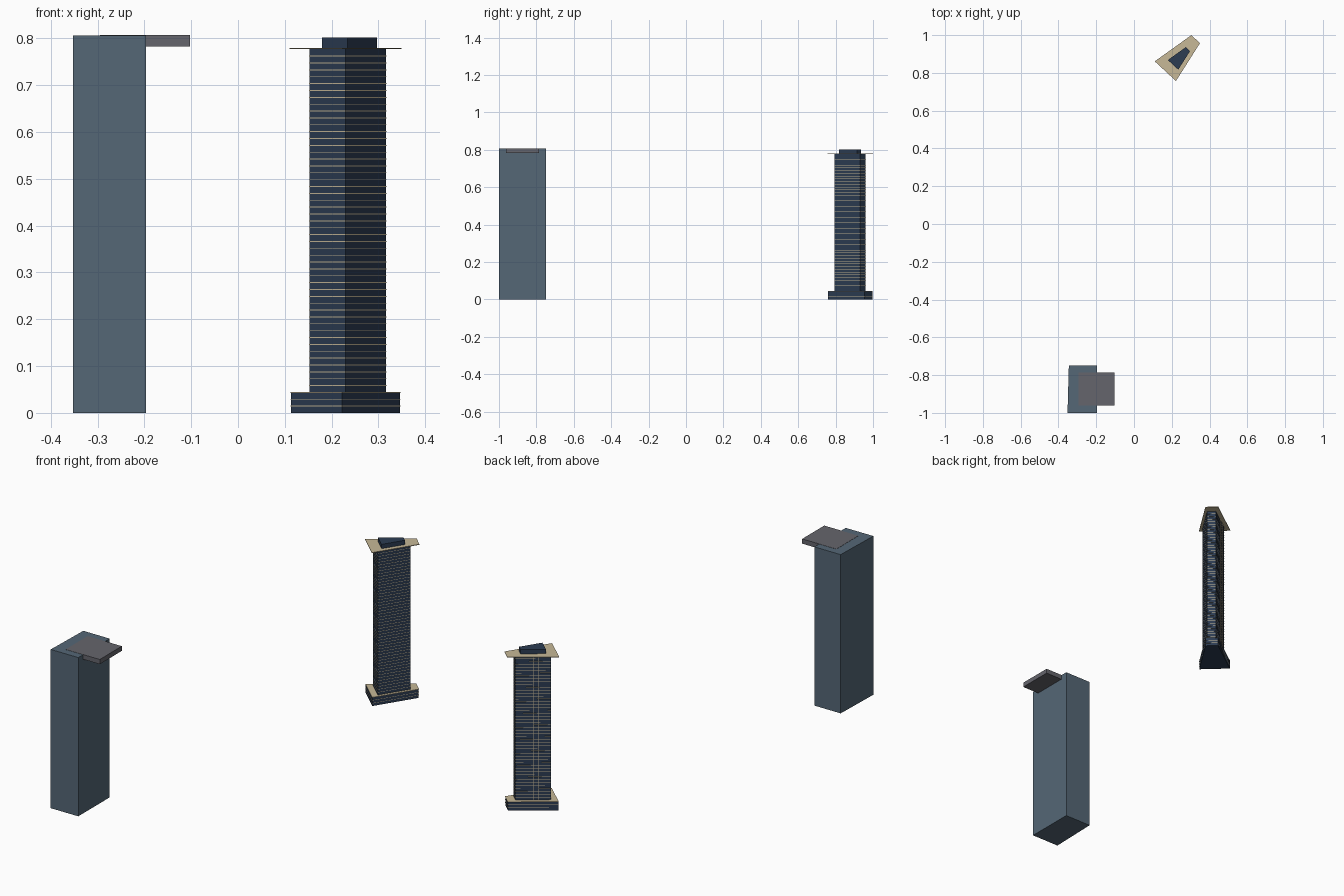
import bpy, bmesh
from mathutils import Vector

if "Cube" in bpy.data.objects:
    bpy.data.objects.remove(bpy.data.objects["Cube"])


def material(name, rgb):
    m = bpy.data.materials.new(name)
    m.diffuse_color = (*rgb, 1)
    m.use_nodes = True
    m.node_tree.nodes["Principled BSDF"].inputs["Base Color"].default_value = m.diffuse_color
    return m


SLATE = material("slate", (0.09, 0.135, 0.18))
GREY = material("grey", (0.13, 0.13, 0.15))
GLASS = material("dark_glass", (0.025, 0.045, 0.085))
CREAM = material("cream", (0.57, 0.48, 0.31))


def new_object(name, bm, mat):
    bmesh.ops.recalc_face_normals(bm, faces=bm.faces)
    me = bpy.data.meshes.new(name)
    bm.to_mesh(me)
    bm.free()
    me.materials.append(mat)
    ob = bpy.data.objects.new(name, me)
    bpy.context.collection.objects.link(ob)


def add_prism(bm, outline, z0, z1):
    low = [bm.verts.new((p[0], p[1], z0)) for p in outline]
    high = [bm.verts.new((p[0], p[1], z1)) for p in outline]
    bm.faces.new(low[::-1])
    bm.faces.new(high)
    n = len(outline)
    for i in range(n):
        j = (i + 1) % n
        bm.faces.new((low[i], low[j], high[j], high[i]))


def prism(name, outline, z0, z1, mat):
    bm = bmesh.new()
    add_prism(bm, outline, z0, z1)
    new_object(name, bm, mat)


# Plain block with its overhanging roof terrace
prism("block", [(-0.352, -1), (-0.197, -1), (-0.197, -0.748), (-0.345, -0.748)], 0, 0.806, SLATE)
prism("roof_terrace", [(-0.295, -0.962), (-0.103, -0.962), (-0.103, -0.785), (-0.295, -0.785)],
      0.783, 0.807, GREY)

# Tower plan: left, front, right and back corners, scaled about a centre
PLAN = [Vector(p) for p in ((0.110, 0.861), (0.222, 0.757), (0.349, 0.957), (0.304, 1.0))]
CENTRE = Vector((0.246, 0.875))


def plan(s):
    return [CENTRE + (p - CENTRE) * s for p in PLAN]


SHAFT = 0.685
prism("podium", plan(0.975), 0, 0.044, GLASS)
prism("tower_shaft", plan(SHAFT), 0.044, 0.777, GLASS)
prism("roof_slab", plan(1), 0.777, 0.78, CREAM)
prism("penthouse", plan(0.49), 0.78, 0.802, GLASS)

# Thin floor bands on podium and shaft
bm = bmesh.new()
floor = 0.777 / 53
for i in range(1, 53):
    z = i * floor
    add_prism(bm, plan(0.985 if i <= 3 else SHAFT + 0.01), z - 0.0012, z + 0.0006)
new_object("floor_bands", bm, CREAM)

# Slim vertical fins on the back left face
bm = bmesh.new()
left, _, _, back = plan(SHAFT + 0.01)
along = (left - back).normalized() * 0.0009
out = Vector((along.y, -along.x)).normalized() * 0.0015
for t in (0.5, 0.66, 0.8):
    c = back.lerp(left, t)
    add_prism(bm, [c - along - out, c + along - out, c + along + out, c - along + out], 0.044, 0.777)
new_object("vertical_fins", bm, CREAM)
